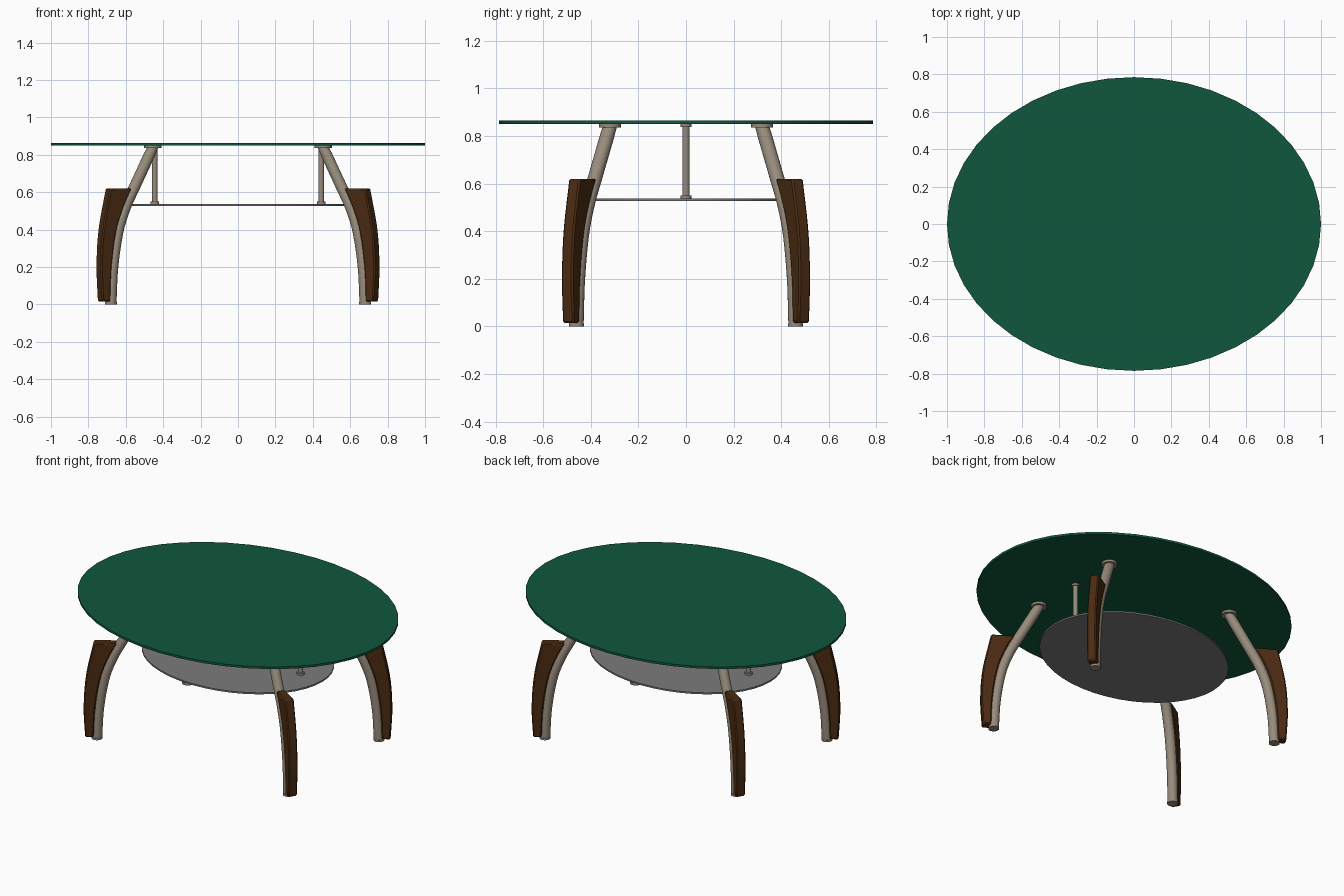
import bpy, bmesh, math
from mathutils import Vector

cube = bpy.data.objects.get("Cube")
if cube:
    bpy.data.objects.remove(cube, do_unlink=True)


def material(name, rgb):
    m = bpy.data.materials.new(name)
    m.use_nodes = True
    m.diffuse_color = (*rgb, 1)
    m.node_tree.nodes["Principled BSDF"].inputs["Base Color"].default_value = (*rgb, 1)
    return m


GREEN = material("green_glass", (0.005, 0.095, 0.045))
GREY = material("grey_shelf", (0.2, 0.2, 0.2))
METAL = material("warm_metal", (0.31, 0.26, 0.2))
WOOD = material("dark_wood", (0.07, 0.024, 0.006))


def finish(bm, name, mat, smooth=True):
    bmesh.ops.recalc_face_normals(bm, faces=bm.faces)
    mesh = bpy.data.meshes.new(name)
    bm.to_mesh(mesh)
    bm.free()
    mesh.materials.append(mat)
    ob = bpy.data.objects.new(name, mesh)
    bpy.context.collection.objects.link(ob)
    if smooth:
        bpy.ops.object.select_all(action='DESELECT')
        ob.select_set(True)
        bpy.context.view_layer.objects.active = ob
        bpy.ops.object.shade_smooth_by_angle(angle=math.radians(35))
    return ob


def disc(name, x, y, z0, z1, rx, ry, mat, sides=24):
    """Upright elliptical cylinder between two heights."""
    bm = bmesh.new()
    bmesh.ops.create_cone(bm, cap_ends=True, segments=sides, radius1=1, radius2=1, depth=1)
    for v in bm.verts:
        v.co = (x + v.co.x * rx, y + v.co.y * ry, (z0 + z1) / 2 + v.co.z * (z1 - z0))
    return finish(bm, name, mat)


def loft(name, rings, mat, smooth=True):
    """Skin a list of equal-sized rings and cap both ends."""
    bm = bmesh.new()
    loops = [[bm.verts.new(p) for p in ring] for ring in rings]
    n = len(loops[0])
    for a, b in zip(loops, loops[1:]):
        for i in range(n):
            j = (i + 1) % n
            bm.faces.new((a[i], a[j], b[j], b[i]))
    bm.faces.new(loops[0])
    bm.faces.new(loops[-1])
    return finish(bm, name, mat, smooth)


def sample(points, z):
    """Smooth interpolation of (z, offset) control points."""
    for k in range(len(points) - 1):
        (z0, a), (z1, b) = points[k], points[k + 1]
        if z <= z1 or k == len(points) - 2:
            def slope(i):
                p, q = points[max(i - 1, 0)], points[min(i + 1, len(points) - 1)]
                return (q[1] - p[1]) / (q[0] - p[0])
            h, t = z1 - z0, (z - z0) / (z1 - z0)
            return ((2*t**3 - 3*t**2 + 1) * a + (t**3 - 2*t**2 + t) * h * slope(k)
                    + (3*t**2 - 2*t**3) * b + (t**3 - t**2) * h * slope(k + 1))


# Leg curves: outward offset from the foot against height
TUBE = [(0, 0), (0.2, -0.012), (0.4, -0.047), (0.53, -0.096), (0.62, -0.145), (0.84, -0.265)]
OUTER = [(0.015, 0.068), (0.2, 0.077), (0.4, 0.064), (0.62, 0.018)]
ANGLE = math.radians(32)
FOOT_X, FOOT_Y, TUBE_R, HALF_T = 0.68, 0.46, 0.03, 0.028


def leg(label, sx, sy):
    out = Vector((sx * math.cos(ANGLE), sy * math.sin(ANGLE), 0))
    side = Vector((-out.y, out.x, 0))
    foot = Vector((sx * FOOT_X, sy * FOOT_Y, 0))
    up = Vector((0, 0, 1))

    # Bent metal tube, square to its path
    rings = []
    for k in range(21):
        z = 0.84 * k / 20
        grad = (sample(TUBE, min(z + 0.01, 0.84)) - sample(TUBE, max(z - 0.01, 0))) / (
            min(z + 0.01, 0.84) - max(z - 0.01, 0))
        if k == 0:
            grad = 0
        across = (out - up * grad).normalized()
        if k == 20:
            across = out
        c = foot + out * sample(TUBE, z) + up * z
        rings.append([c + TUBE_R * (across * math.cos(a) + side * math.sin(a))
                      for a in (math.tau * i / 20 for i in range(20))])
    loft(label + "_leg_tube", rings, METAL)

    # Curved wooden fin fixed to the outside of the tube
    rings = []
    for k in range(13):
        z = 0.015 + 0.605 * k / 12
        r0 = sample(TUBE, z) + 0.018 + 0.01 * k / 12
        r1 = sample(OUTER, z)
        rings.append([foot + up * z + out * r + side * t for r, t in
                      ((r0, -HALF_T), (r1, -HALF_T), (r1, HALF_T), (r0, HALF_T))])
    fin = loft(label + "_leg_fin", rings, WOOD)
    bevel = fin.modifiers.new("soft_edges", 'BEVEL')
    bevel.width, bevel.segments = 0.007, 1
    bevel.limit_method, bevel.angle_limit = 'ANGLE', math.radians(40)

    # Foot pad and mounting flange
    disc(label + "_foot_pad", foot.x, foot.y, 0, 0.012, 0.032, 0.032, METAL)
    top = foot + out * TUBE[-1][1]
    disc(label + "_leg_flange", top.x, top.y, 0.836, 0.85, 0.046, 0.046, METAL)


# Oval top and lower shelf
disc("table_top", 0, 0, 0.85, 0.864, 1.0, 0.785, GREEN, 44)
disc("lower_shelf", 0, 0, 0.527, 0.537, 0.6, 0.47, GREY, 44)

# Four legs
for front, sy in (("front", -1), ("back", 1)):
    for hand, sx in (("left", 1), ("right", -1)):
        leg(front + "_" + hand, sx, sy)

# Two slim posts between shelf and top
for hand, sx in (("left", 1), ("right", -1)):
    x = sx * 0.445
    disc(hand + "_post", x, 0, 0.537, 0.85, 0.015, 0.015, METAL)
    disc(hand + "_post_base", x, 0, 0.537, 0.549, 0.023, 0.023, METAL)
    disc(hand + "_post_cap", x, 0, 0.838, 0.85, 0.023, 0.023, METAL)
